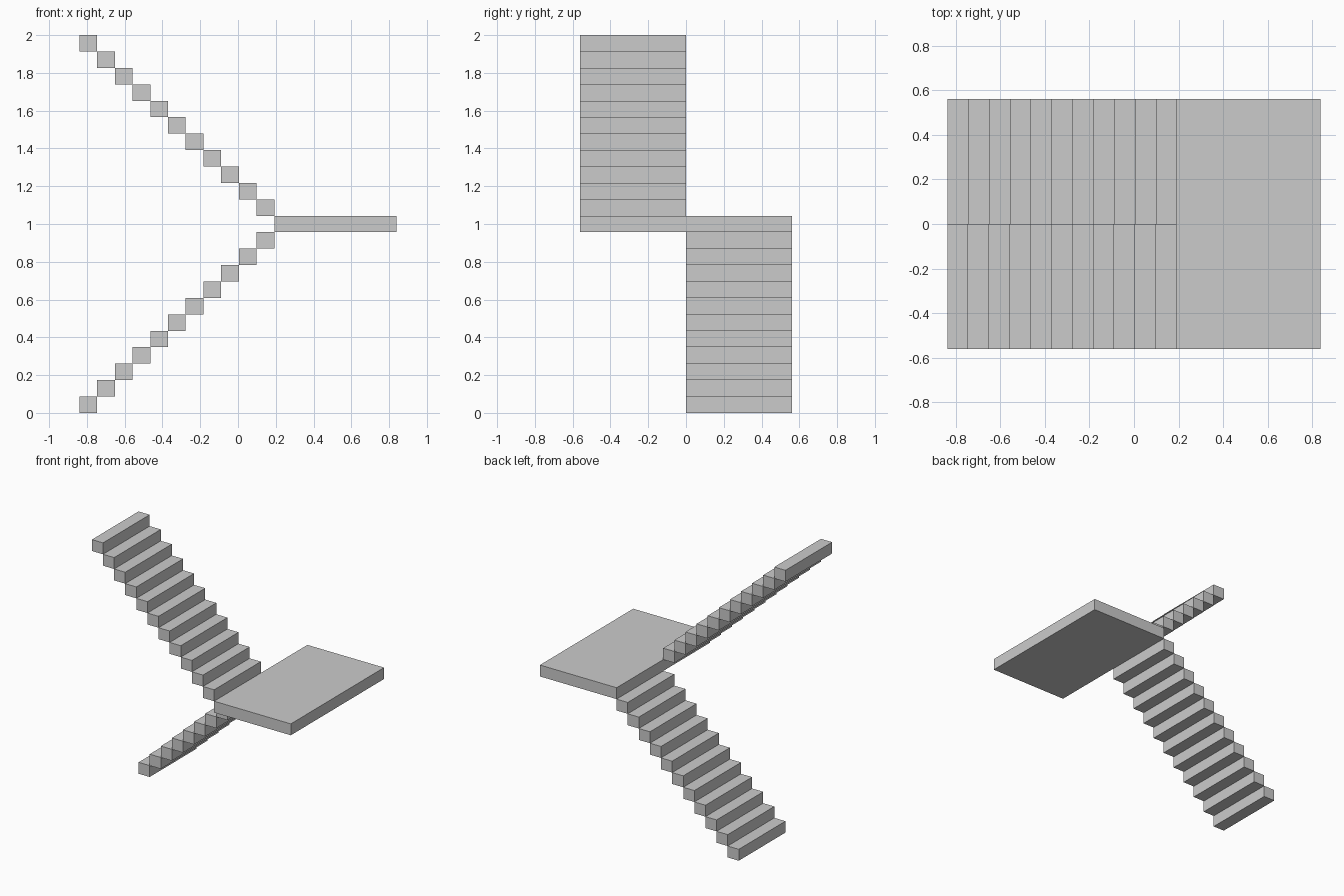
import bpy

if "Cube" in bpy.data.objects:
    bpy.data.objects.remove(bpy.data.objects["Cube"])

STEPS = 11
RISE = 2 / (2 * STEPS + 1)      # 11 steps + landing + 11 steps = 2 units
HALF_X, HALF_Y = 0.839, 0.562
LANDING_X = 0.192               # edge where the flights meet the landing
TREAD = (LANDING_X + HALF_X) / STEPS


def box(name, lo, hi):
    bpy.ops.mesh.primitive_cube_add(size=1, location=[(a + b) / 2 for a, b in zip(lo, hi)])
    obj = bpy.context.object
    obj.name = name
    obj.scale = [b - a for a, b in zip(lo, hi)]
    bpy.ops.object.transform_apply(location=False, rotation=False, scale=True)
    return obj


# Half landing between the flights
z_land = STEPS * RISE
box("landing", (LANDING_X, -HALF_Y, z_land), (HALF_X, HALF_Y, z_land + RISE))

for i in range(STEPS):
    # Lower flight climbs towards the landing at the back
    x, z = -HALF_X + i * TREAD, i * RISE
    box(f"lower_step_{i + 1}", (x, 0, z), (x + TREAD, HALF_Y, z + RISE))

    # Upper flight climbs back away from the landing at the front
    x, z = LANDING_X - (i + 1) * TREAD, z_land + (i + 1) * RISE
    box(f"upper_step_{i + 1}", (x, -HALF_Y, z), (x + TREAD, 0, z + RISE))
